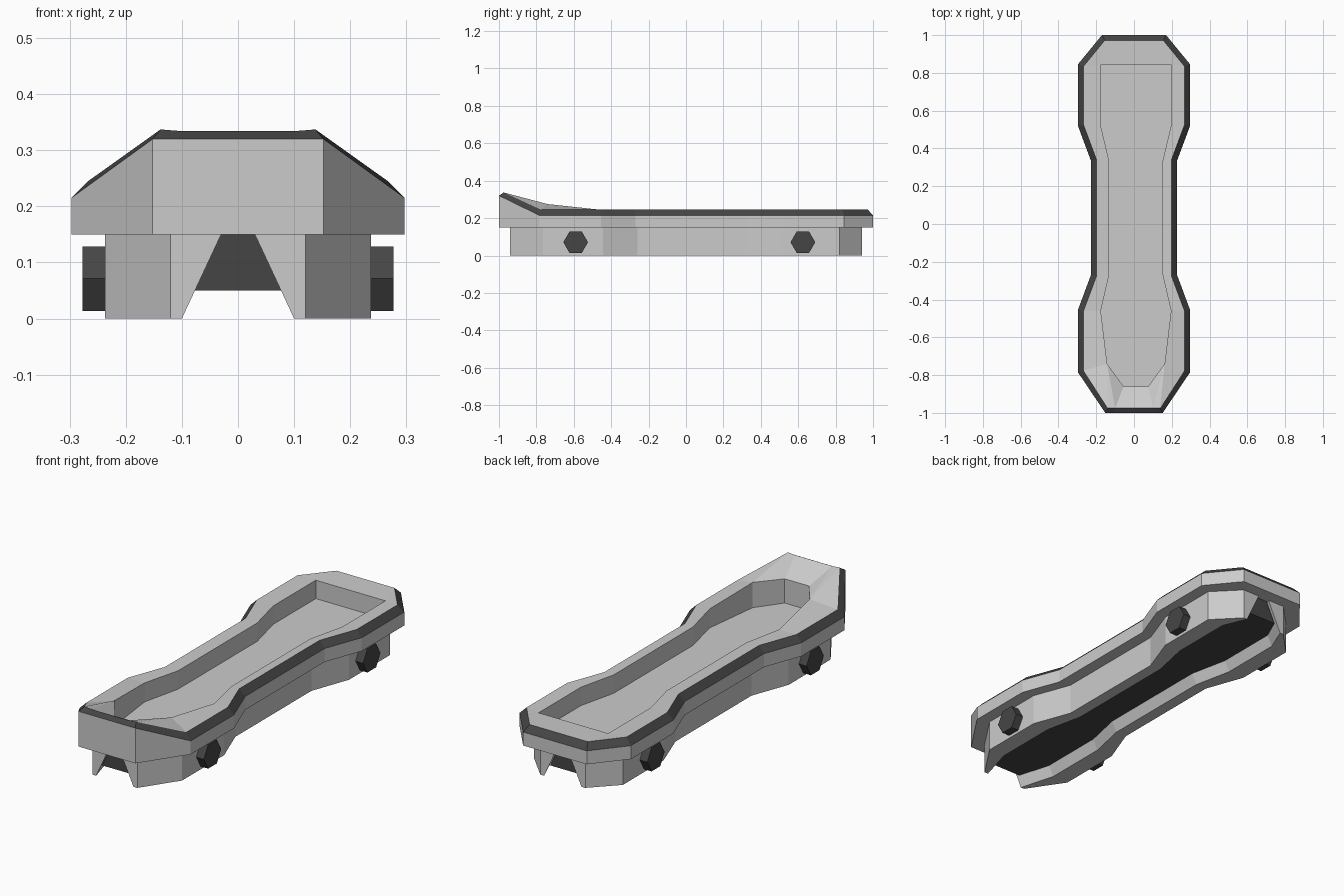
import bpy, bmesh, math
from mathutils import Matrix

if "Cube" in bpy.data.objects:
    bpy.data.objects.remove(bpy.data.objects["Cube"])

dark = bpy.data.materials.new("dark")
dark.diffuse_color = (0.06, 0.06, 0.06, 1)
dark.use_nodes = True
dark.node_tree.nodes["Principled BSDF"].inputs["Base Color"].default_value = dark.diffuse_color


def loop(half, dx=0.0, z=None):
    """Mirror a right-hand half outline (back to front) into a closed loop."""
    pts = [(p[0], p[1], p[2] if z is None else z) for p in half]
    pts += [(-x, y, h) for x, y, h in reversed(pts)]
    return [(x + dx, y, h) for x, y, h in pts]


def loft(name, strips, caps=(), mat=None):
    """Join neighbouring loops with quads, and close the loops in caps."""
    bm = bmesh.new()
    for strip in strips:
        rings = [[bm.verts.new(p) for p in ring] for ring in strip]
        n = len(rings[0])
        for a, b in zip(rings, rings[1:]):
            for i in range(n):
                j = (i + 1) % n
                bm.faces.new((a[i], a[j], b[j], b[i]))
    for ring in caps:
        bm.faces.new([bm.verts.new(p) for p in ring])
    bmesh.ops.remove_doubles(bm, verts=bm.verts, dist=0.0005)
    bmesh.ops.recalc_face_normals(bm, faces=bm.faces)
    return finish(name, bm, mat)


def finish(name, bm, mat=None):
    me = bpy.data.meshes.new(name)
    bm.to_mesh(me)
    bm.free()
    ob = bpy.data.objects.new(name, me)
    bpy.context.collection.objects.link(ob)
    if mat:
        me.materials.append(mat)
    return ob


# Deck outlines: lower edge of the rim, upper edge of the rim, recess edge
outer = [(.17, 1, .215), (.297, .845, .215), (.297, .52, .215), (.228, .335, .215),
         (.228, -.27, .215), (.297, -.455, .215), (.297, -.785, .215),
         (.152, -1, .32), (.11, -1, .32), (.11, -1, .32)]
inner = [(.155, .972, .245), (.267, .835, .245), (.267, .525, .245), (.198, .34, .245),
         (.198, -.275, .245), (.267, -.46, .245), (.267, -.775, .245),
         (.138, -.975, .337), (.1, -.975, .334), (.1, -.975, .334)]
recess = [(.186, .845, .242), (.186, .845, .242), (.186, .52, .242), (.142, .335, .242),
          (.142, -.27, .242), (.186, -.46, .245), (.152, -.74, .275),
          (.152, -.74, .275), (.152, -.74, .275), (.065, -.86, .27)]

# Grey deck: side walls, top border and sunken tray
floor = loop(recess, .01, .153)
under = loop(outer, 0, .15)
loft("deck", [[under, loop(outer)], [loop(inner), loop(recess, .01), floor]],
     [under, floor])

# Dark chamfered rim
loft("rim", [[loop(outer), loop(inner)]], mat=dark)

# Lower chassis with a tapering groove that is open at both ends
side = [(.12, .94), (.237, .82), (.237, .51), (.168, .32),
        (.168, -.26), (.237, -.445), (.237, -.765), (.12, -.94)]
groove = [(.1, .94), (.15, .82), (.15, .51), (.11, .32),
          (.11, -.26), (.15, -.445), (.15, -.765), (.1, -.94)]
bm = bmesh.new()
for s in (1, -1):
    rows = [[bm.verts.new((s * (x - d), y, z)) for x, y in pts]
            for pts, z, d in ((side, .15, 0), (side, 0, 0), (groove, 0, 0), (groove, .15, .07))]
    for a, b in zip(rows, rows[1:]):
        for i in range(len(side) - 1):
            bm.faces.new((a[i], a[i + 1], b[i + 1], b[i]))
    for end in (0, -1):
        bm.faces.new([r[end] for r in rows])
bmesh.ops.recalc_face_normals(bm, faces=bm.faces)
finish("chassis", bm)

# Dark slab filling the top of the groove
slab = [(.078, .925), (.125, .82), (.125, .51), (.085, .32),
        (.085, -.26), (.125, -.445), (.125, -.765), (.078, -.925)]
low = loop([(x, y, .05) for x, y in slab])
high = loop([(max(x - .048, .03), y, .15) for x, y in slab])
loft("groove_filler", [[low, high]], [low, high], dark)

# Hexagonal wheels
for s, label in ((1, "right"), (-1, "left")):
    for y, place in ((-.59, "front"), (.625, "back")):
        bm = bmesh.new()
        m = (Matrix.Translation((s * .2385, y, .071)) @ Matrix.Rotation(math.pi / 2, 4, 'Y')
             @ Matrix.Rotation(math.pi / 2, 4, 'Z'))
        bmesh.ops.create_cone(bm, cap_ends=True, segments=6, radius1=.066,
                              radius2=.066, depth=.077, matrix=m)
        ys = [v.co.y for v in bm.verts]
        if max(ys) - min(ys) < .125:  # corners must point forward and back
            bmesh.ops.rotate(bm, verts=bm.verts, cent=m.translation,
                             matrix=Matrix.Rotation(math.pi / 6, 3, 'X'))
        finish(f"wheel_{place}_{label}", bm, dark)
